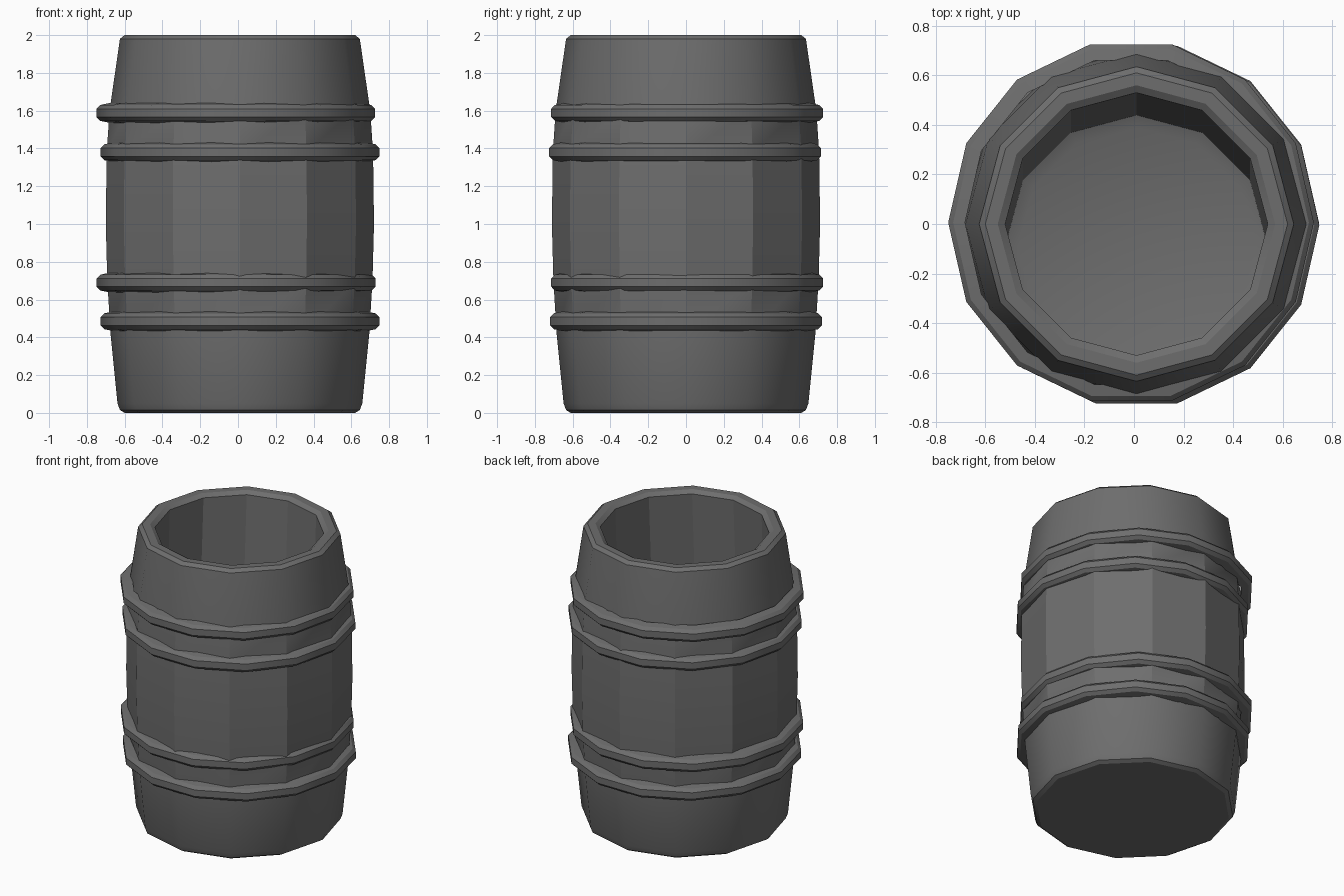
import bpy, bmesh, math

if "Cube" in bpy.data.objects:
    bpy.data.objects.remove(bpy.data.objects["Cube"])

SMOOTH = math.radians(29.9)   # tapered ends blend, straight middle stays faceted

dark = bpy.data.materials.new("dark_grey")
dark.diffuse_color = (0.155, 0.155, 0.155, 1)
dark.use_nodes = True
dark.node_tree.nodes["Principled BSDF"].inputs["Base Color"].default_value = dark.diffuse_color


def lathe(name, profile, sides, centre, closed):
    """Sweep (radius, z, y shift) points round z; close into a loop or cap both ends."""
    bm = bmesh.new()
    loops = []
    for r, z, dy in profile:
        loops.append([bm.verts.new((centre[0] + r * math.cos(2 * math.pi * i / sides),
                                    centre[1] + dy + r * math.sin(2 * math.pi * i / sides), z))
                      for i in range(sides)])
    pairs = list(zip(loops, loops[1:]))
    if closed:
        pairs.append((loops[-1], loops[0]))
    else:
        bm.faces.new(loops[0])
        bm.faces.new(loops[-1])
    for a, b in pairs:
        for i in range(sides):
            j = (i + 1) % sides
            bm.faces.new((a[i], a[j], b[j], b[i]))
    bmesh.ops.recalc_face_normals(bm, faces=bm.faces)
    mesh = bpy.data.meshes.new(name)
    bm.to_mesh(mesh)
    bm.free()
    mesh.materials.append(dark)
    obj = bpy.data.objects.new(name, mesh)
    bpy.context.collection.objects.link(obj)
    bpy.ops.object.select_all(action='DESELECT')
    obj.select_set(True)
    bpy.context.view_layer.objects.active = obj
    bpy.ops.object.shade_smooth_by_angle(angle=SMOOTH)
    return obj


# Open barrel: outer bulge, bevelled rim, then a cavity leaning slightly to the front
lathe("barrel_body", [
    (0.61, 0.0, 0), (0.635, 0.015, 0), (0.648, 0.05, 0), (0.685, 0.42, 0),
    (0.702, 0.70, 0), (0.71, 1.0, 0), (0.705, 1.38, 0), (0.69, 1.60, 0),
    (0.635, 1.98, 0), (0.61, 2.0, 0),
    (0.56, 2.0, 0), (0.53, 1.98, 0), (0.53, 0.12, -0.09), (0.48, 0.10, -0.09),
], 12, (0.01, 0.0), False)

# Four hoops with sloping edges, each slightly off centre
hoops = [(1.588, -0.012, 0.006), (1.38, 0.01, -0.005),
         (0.69, -0.01, 0.006), (0.485, 0.01, 0.0)]
half = [(0.738, 0.022), (0.718, 0.042), (0.67, 0.052)]
section = [(r, -z) for r, z in reversed(half)] + half
for n, (z, x, y) in enumerate(hoops, 1):
    lathe(f"hoop_{n}", [(r, z + dz, 0) for r, dz in section], 14, (x, y), True)
